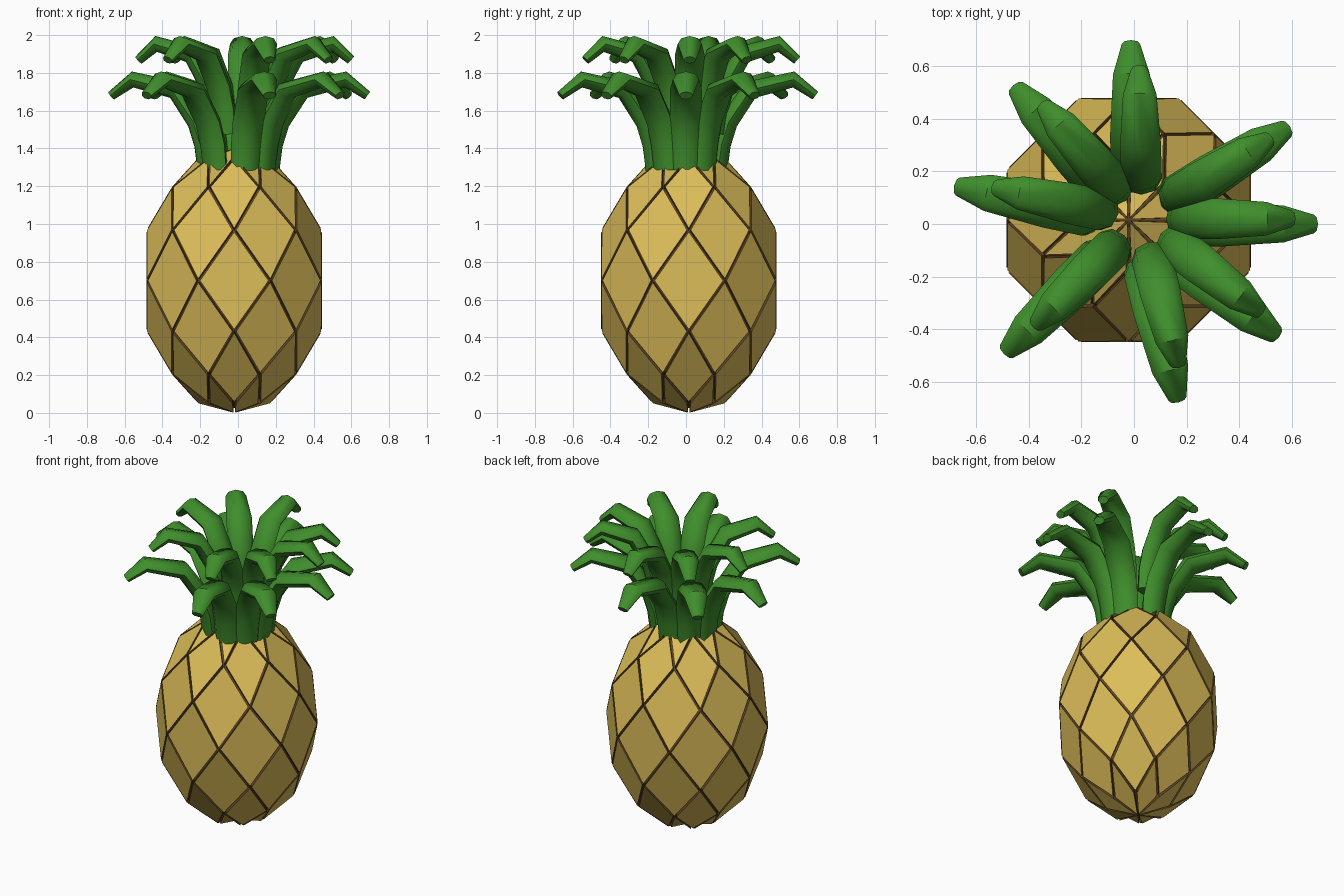
import bpy, bmesh
from math import sin, cos, pi, radians
from mathutils import Vector

if "Cube" in bpy.data.objects:
    bpy.data.objects.remove(bpy.data.objects["Cube"])


def material(name, rgb):
    m = bpy.data.materials.new(name)
    m.diffuse_color = (*rgb, 1)
    m.use_nodes = True
    m.node_tree.nodes["Principled BSDF"].inputs["Base Color"].default_value = m.diffuse_color
    return m


GOLD = material("gold_skin", (0.72, 0.51, 0.10))
BROWN = material("brown_groove", (0.12, 0.06, 0.015))
GREEN = material("leaf_green", (0.05, 0.27, 0.025))


def finish(bm, name, mats):
    bmesh.ops.recalc_face_normals(bm, faces=bm.faces[:])
    me = bpy.data.meshes.new(name)
    bm.to_mesh(me)
    bm.free()
    for m in mats:
        me.materials.append(m)
    ob = bpy.data.objects.new(name, me)
    bpy.context.collection.objects.link(ob)
    return ob


# Fruit body: eightfold diamond-faced spheroid with recessed grooves
def fruit_body(n=8, radius=0.503, half=0.703):
    bm = bmesh.new()
    centre = Vector((-0.02, 0.015, 0.7))
    rings = []
    for k in range(n + 1):
        a = pi * k / n
        z = -half * cos(a)
        if k in (0, n):
            rings.append([bm.verts.new(centre + Vector((0, 0, z)))] * n)
            continue
        shift = 0 if k % 2 else 0.5
        rings.append([bm.verts.new(centre + Vector((
            radius * sin(a) * cos(2 * pi * (i + shift) / n),
            radius * sin(a) * sin(2 * pi * (i + shift) / n), z))) for i in range(n)])
    for k in range(1, n):
        for i in range(n):
            # odd rings sit on whole steps, even rings half a step further
            j = i if k % 2 else (i + 1) % n
            above, below = rings[k + 1], rings[k - 1]
            bm.faces.new((below[j], rings[k][(i + 1) % n], above[j], rings[k][i]))
    bmesh.ops.recalc_face_normals(bm, faces=bm.faces[:])
    plates = bm.faces[:]
    bmesh.ops.inset_individual(bm, faces=plates, thickness=0.01)
    sunk = bm.verts[:]
    bmesh.ops.inset_individual(bm, faces=plates, thickness=0.001)
    for v in sunk:
        v.co = centre + (v.co - centre) * 0.96
    for f in bm.faces:
        f.material_index = 1
    for f in plates:
        f.material_index = 0
    finish(bm, "fruit_body", [GOLD, BROWN])


# Leaf path: reach, height, width, thickness
PATH = [(0.17, 1.29, 0.16, 0.10), (0.187, 1.42, 0.17, 0.10),
        (0.225, 1.54, 0.17, 0.10), (0.34, 1.71, 0.17, 0.10),
        (0.57, 1.765, 0.14, 0.085), (0.685, 1.68, 0.07, 0.05)]


def leaf(name, angle, scale, lift, offset, sides=8):
    bm = bmesh.new()
    out = Vector((cos(angle), sin(angle), 0))
    side = Vector((-sin(angle), cos(angle), 0))
    up = Vector((0, 0, 1))
    pts = [out * r * scale + up * (z + lift) + offset for r, z, _, _ in PATH]
    rings = []
    for i, p in enumerate(pts):
        t = (pts[min(i + 1, len(pts) - 1)] - pts[max(i - 1, 0)]).normalized()
        nrm = side.cross(t)
        w, h = PATH[i][2] * (0.5 + scale / 2) / 2, PATH[i][3] / 2
        rings.append([bm.verts.new(p + side * w * cos(2 * pi * k / sides)
                                   + nrm * h * sin(2 * pi * k / sides))
                      for k in range(sides)])
    for a, b in zip(rings, rings[1:]):
        for k in range(sides):
            j = (k + 1) % sides
            bm.faces.new((a[k], a[j], b[j], b[k]))
    bm.faces.new(rings[0])
    bm.faces.new(rings[-1])
    ob = finish(bm, name, [GREEN])
    bpy.ops.object.select_all(action='DESELECT')
    ob.select_set(True)
    bpy.context.view_layer.objects.active = ob
    bpy.ops.object.shade_smooth_by_angle(angle=radians(48))


fruit_body()

# Crown: two tiers of unevenly spread leaves
for i, deg in enumerate((0, 32, 91, 131, 168, 225, 284, 322)):
    leaf(f"lower_leaf_{i + 1}", radians(deg), 1.0, 0.0, Vector((0, 0, 0)))
    leaf(f"upper_leaf_{i + 1}", radians(deg), 0.83, 0.188, Vector((0.03, 0.02, 0)))
